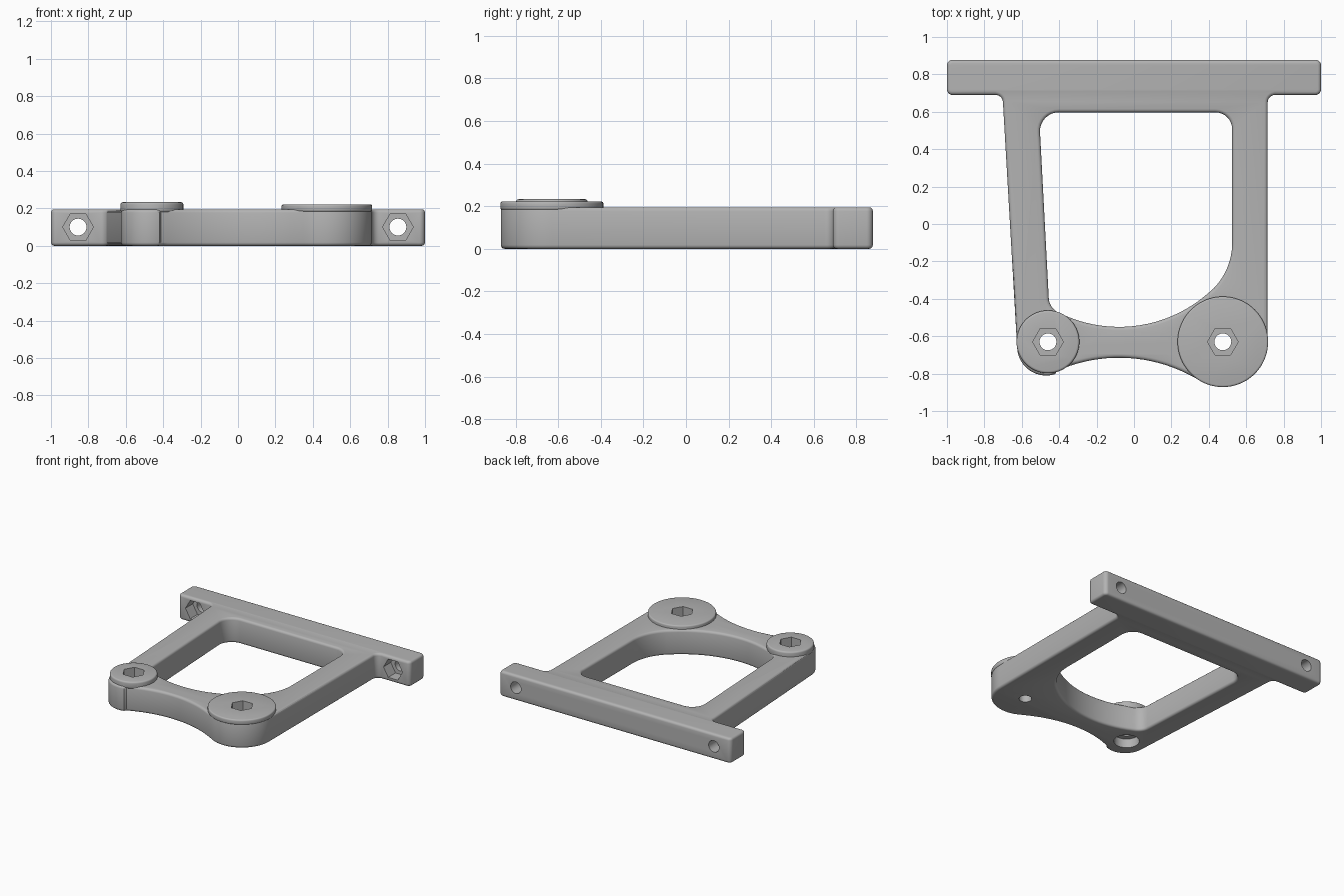
import bpy, bmesh, math
from mathutils import Vector, Matrix

cube = bpy.data.objects.get("Cube")
if cube:
    bpy.data.objects.remove(cube, do_unlink=True)

grey = bpy.data.materials.new("plain_grey")
grey.use_nodes = True
grey.diffuse_color = (0.45, 0.45, 0.45, 1)
grey.node_tree.nodes["Principled BSDF"].inputs["Base Color"].default_value = (0.45, 0.45, 0.45, 1)

THICK = 0.195
EDGE = 0.018
SMALL = (-0.46, -0.63)
BIG = (0.475, -0.63)


def arc(cx, cy, r, start, end, n=20):
    """Points along an arc, as unrounded corners."""
    pts = []
    for i in range(n + 1):
        a = math.radians(start + (end - start) * i / n)
        pts.append((cx + r * math.cos(a), cy + r * math.sin(a), 0))
    return pts


def rounded(corners, n=8):
    """Turn (x, y, radius) corners into a filleted outline."""
    out = []
    for i, (x, y, r) in enumerate(corners):
        p = Vector((x, y))
        if not r:
            out.append(p)
            continue
        u = (Vector(corners[i - 1][:2]) - p).normalized()
        v = (Vector(corners[(i + 1) % len(corners)][:2]) - p).normalized()
        half = u.angle(v) / 2
        centre = p + (u + v).normalized() * r / math.sin(half)
        t = r / math.tan(half)
        a = (p + u * t - centre).normalized()
        b = (p + v * t - centre).normalized()
        out += [centre + a.slerp(b, k / n) * r for k in range(n + 1)]
    return out


def cylinder(name, r, centre, depth, sides=48, axis="Z", bevel=0):
    """Prism or cylinder centred at a point."""
    bm = bmesh.new()
    bmesh.ops.create_cone(bm, cap_ends=True, segments=sides, radius1=r, radius2=r, depth=depth)
    if bevel:
        rim = [e for e in bm.edges if abs(e.verts[0].co.z - e.verts[1].co.z) < 1e-5]
        bmesh.ops.bevel(bm, geom=rim, offset=bevel, segments=3, profile=0.5, affect="EDGES")
    if sides == 6:
        # Put hexagon points on the x axis
        first = max(bm.verts, key=lambda w: w.co.x).co
        turn = math.atan2(first.y, first.x)
        bmesh.ops.rotate(bm, verts=bm.verts, matrix=Matrix.Rotation(-turn, 3, "Z"))
    if axis == "Y":
        bmesh.ops.rotate(bm, verts=bm.verts, matrix=Matrix.Rotation(math.pi / 2, 3, "X"))
    bmesh.ops.translate(bm, verts=bm.verts, vec=centre)
    me = bpy.data.meshes.new(name)
    bm.to_mesh(me)
    bm.free()
    ob = bpy.data.objects.new(name, me)
    bpy.context.collection.objects.link(ob)
    me.materials.append(grey)
    return ob


# Outer outline: crossbar, two arms, two rounded feet and a waisted strut
outer = [(-1, 0.878, 0.03), (1, 0.878, 0.03), (1, 0.69, 0.03), (0.715, 0.69, 0.04)]
outer += arc(*BIG, 0.24, 0, -121.6)
outer += arc(-0.08, -1.532, 0.817, 58.4, 114)[1:]
outer += arc(-0.47, -0.655, 0.155, -66, -176.7)[1:]
outer += [(-0.703, 0.69, 0.04), (-1, 0.69, 0.03)]

# Inner opening
inner = [(-0.508, 0.597, 0.1), (0.525, 0.597, 0.09)]
inner += arc(0.175, -0.1, 0.35, 0, -46.4)
inner += arc(-0.08, 0.17, 0.72, -46.4, -115.5)[1:]
inner += [(-0.453, -0.45, 0.09)]

# Frame plate with rounded edges
curve = bpy.data.curves.new("frame", "CURVE")
curve.dimensions = "2D"
curve.fill_mode = "BOTH"
curve.extrude = THICK / 2 - EDGE
curve.bevel_depth = EDGE
curve.bevel_resolution = 2
curve.offset = -EDGE
for outline in (rounded(outer), rounded(inner)):
    spline = curve.splines.new("POLY")
    spline.points.add(len(outline) - 1)
    for point, co in zip(spline.points, outline):
        point.co = (co.x, co.y, 0, 1)
    spline.use_cyclic_u = True
temp = bpy.data.objects.new("frame_curve", curve)
bpy.context.collection.objects.link(temp)
bpy.context.view_layer.update()
mesh = bpy.data.meshes.new_from_object(temp.evaluated_get(bpy.context.evaluated_depsgraph_get()))
bpy.data.objects.remove(temp, do_unlink=True)

bm = bmesh.new()
bm.from_mesh(mesh)
bmesh.ops.remove_doubles(bm, verts=bm.verts, dist=0.0002)
bmesh.ops.recalc_face_normals(bm, faces=bm.faces)
bmesh.ops.translate(bm, verts=bm.verts, vec=(0, 0, THICK / 2))
bm.to_mesh(mesh)
bm.free()
mesh.materials.clear()
mesh.materials.append(grey)
frame = bpy.data.objects.new("bracket_frame", mesh)
bpy.context.collection.objects.link(frame)

# Raised pads on the two feet
pads = [cylinder("small_pad", 0.168, (*SMALL, 0.206), 0.054, 64, bevel=0.012),
        cylinder("big_pad", 0.242, (*BIG, 0.202), 0.04, 80, bevel=0.01)]

# Bolt holes, hexagonal nut pockets and the underside counterbore
cutters = []
for (x, y), top in ((SMALL, 0.233), (BIG, 0.222)):
    cutters.append(cylinder("foot_hole", 0.045, (x, y, 0.1), 0.5, 32))
    cutters.append(cylinder("foot_nut_pocket", 0.082, (x, y, top), 0.16, 6))
for x in (-0.855, 0.855):
    cutters.append(cylinder("bar_hole", 0.045, (x, 0.78, 0.1), 0.5, 32, "Y"))
    cutters.append(cylinder("bar_nut_pocket", 0.082, (x, 0.69, 0.1), 0.18, 6, "Y"))
cutters.append(cylinder("counterbore", 0.09, (*SMALL, 0), 0.14, 40))

bpy.ops.object.select_all(action="DESELECT")
bpy.context.view_layer.objects.active = frame
frame.select_set(True)
for tools, operation in ((pads, "UNION"), (cutters, "DIFFERENCE")):
    for tool in tools:
        tool.hide_render = True
        mod = frame.modifiers.new(tool.name, "BOOLEAN")
        mod.operation = operation
        mod.solver = "EXACT"
        mod.object = tool
        bpy.ops.object.modifier_apply(modifier=mod.name)
        bpy.data.objects.remove(tool, do_unlink=True)

bpy.ops.object.shade_smooth_by_angle(angle=math.radians(35))
